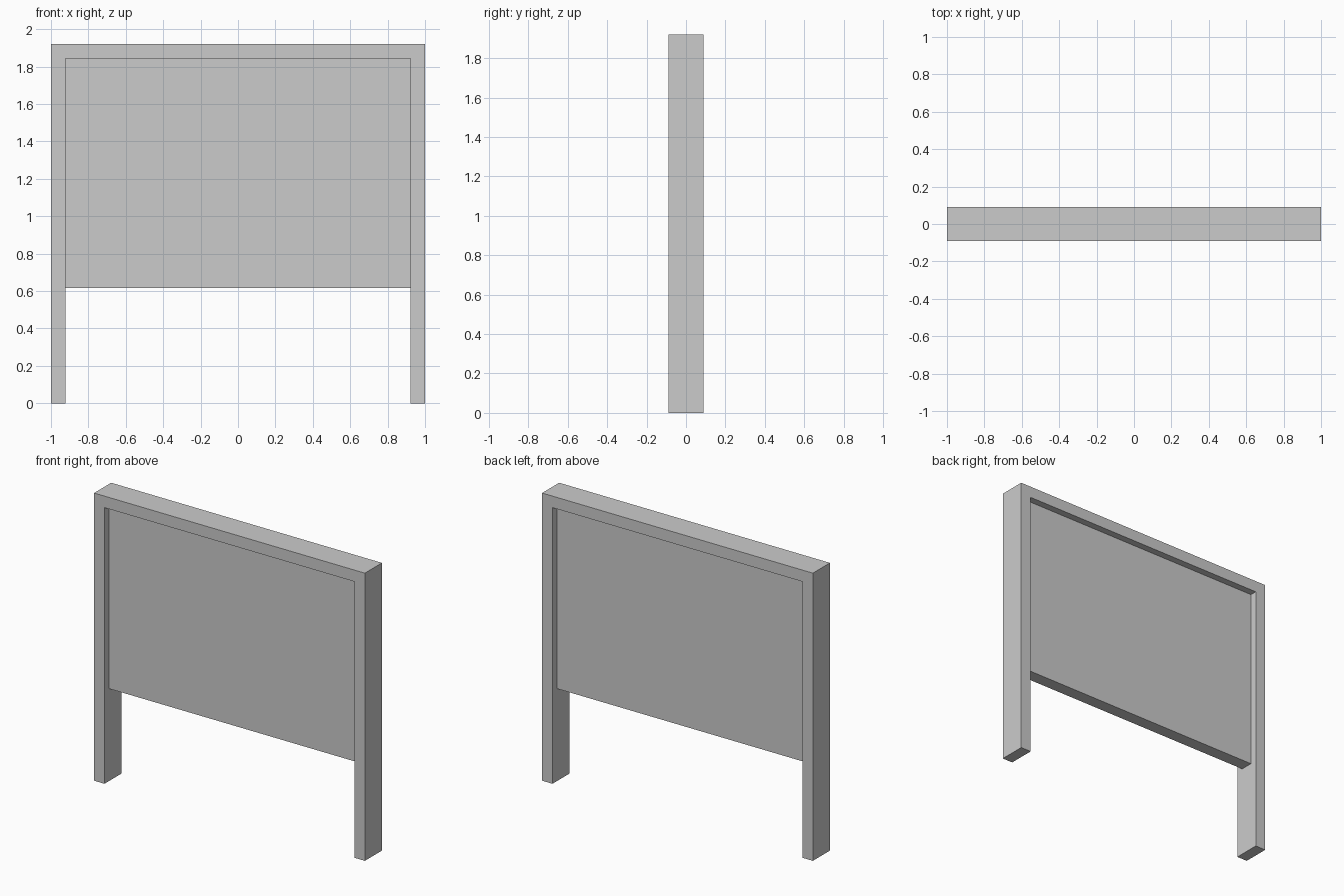
import bpy
import bmesh

if "Cube" in bpy.data.objects:
    bpy.data.objects.remove(bpy.data.objects["Cube"])


def extrude_profile(name, profile, depth):
    """Extrude an x/z outline along y, centred on y = 0."""
    bm = bmesh.new()
    face = bm.faces.new([bm.verts.new((x, -depth / 2, z)) for x, z in profile])
    moved = bmesh.ops.extrude_face_region(bm, geom=[face])["geom"]
    verts = [v for v in moved if isinstance(v, bmesh.types.BMVert)]
    bmesh.ops.translate(bm, verts=verts, vec=(0, depth, 0))
    bmesh.ops.recalc_face_normals(bm, faces=bm.faces)
    mesh = bpy.data.meshes.new(name)
    bm.to_mesh(mesh)
    bm.free()
    obj = bpy.data.objects.new(name, mesh)
    bpy.context.collection.objects.link(obj)
    return obj


W, H = 1.0, 1.92          # outer half width and height
IW, IH = 0.923, 1.843     # inner half width and underside of top rail
PANEL_BOTTOM = 0.617

# Frame: two posts joined by a top rail
extrude_profile("frame", [(-W, 0), (-IW, 0), (-IW, IH), (IW, IH),
                          (IW, 0), (W, 0), (W, H), (-W, H)], 0.18)

# Board recessed equally on both sides
extrude_profile("panel", [(-IW, PANEL_BOTTOM), (IW, PANEL_BOTTOM),
                          (IW, IH), (-IW, IH)], 0.086)
